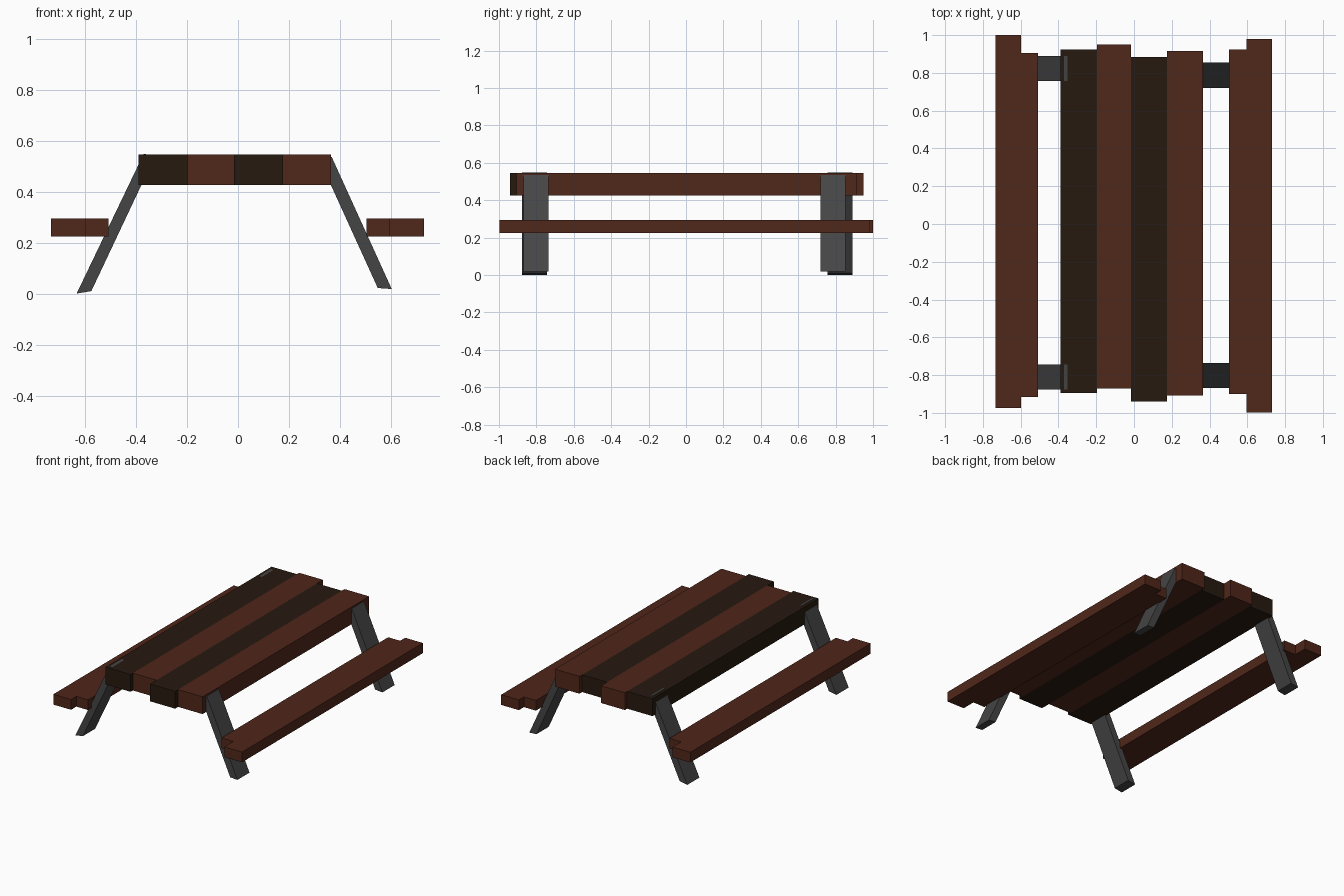
import bpy, bmesh

if "Cube" in bpy.data.objects:
    bpy.data.objects.remove(bpy.data.objects["Cube"])

def material(name, rgb):
    m = bpy.data.materials.new(name)
    m.diffuse_color = (*rgb, 1)
    m.use_nodes = True
    m.node_tree.nodes["Principled BSDF"].inputs["Base Color"].default_value = m.diffuse_color
    return m

brown = material("brown_wood", (0.08, 0.02, 0.01))
dark = material("dark_wood", (0.02, 0.01, 0.005))
metal = material("dark_grey_legs", (0.06, 0.06, 0.06))

def prism(name, profile, y0, y1, mat):
    """Extrude an xz profile from y0 to y1."""
    bm = bmesh.new()
    face = bm.faces.new([bm.verts.new((x, y0, z)) for x, z in profile])
    ext = bmesh.ops.extrude_face_region(bm, geom=[face])
    moved = [v for v in ext["geom"] if isinstance(v, bmesh.types.BMVert)]
    bmesh.ops.translate(bm, verts=moved, vec=(0, y1 - y0, 0))
    bmesh.ops.recalc_face_normals(bm, faces=bm.faces)
    me = bpy.data.meshes.new(name)
    bm.to_mesh(me)
    bm.free()
    me.materials.append(mat)
    ob = bpy.data.objects.new(name, me)
    bpy.context.collection.objects.link(ob)

def plank(name, x0, x1, y0, y1, z0, z1, mat):
    prism(name, [(x0, z0), (x1, z0), (x1, z1), (x0, z1)], y0, y1, mat)

# Table top: four planks with uneven ends
top = [(-0.39, -0.197, -0.895, 0.925, dark), (-0.197, -0.015, -0.87, 0.95, brown),
       (-0.015, 0.176, -0.94, 0.885, dark), (0.176, 0.364, -0.907, 0.915, brown)]
for i, (x0, x1, y0, y1, mat) in enumerate(top):
    plank(f"top_plank_{i + 1}", x0, x1, y0, y1, 0.425, 0.545, mat)

# Benches: two planks on each side
bench = [("left_bench_outer", -0.733, -0.597, -0.975, 1.0),
         ("left_bench_inner", -0.597, -0.507, -0.917, 0.905),
         ("right_bench_inner", 0.503, 0.595, -0.90, 0.925),
         ("right_bench_outer", 0.595, 0.73, -0.998, 0.98)]
for name, x0, x1, y0, y1 in bench:
    plank(name, x0, x1, y0, y1, 0.224, 0.295, brown)

# Splayed legs
left = [(-0.633, 0.0), (-0.575, 0.01), (-0.325, 0.54), (-0.37, 0.548)]
right = [(0.603, 0.018), (0.548, 0.022), (0.317, 0.53), (0.368, 0.535)]
prism("left_front_leg", left, -0.877, -0.743, metal)
prism("left_back_leg", left, 0.757, 0.89, metal)
prism("right_front_leg", right, -0.868, -0.735, metal)
prism("right_back_leg", right, 0.72, 0.854, metal)
